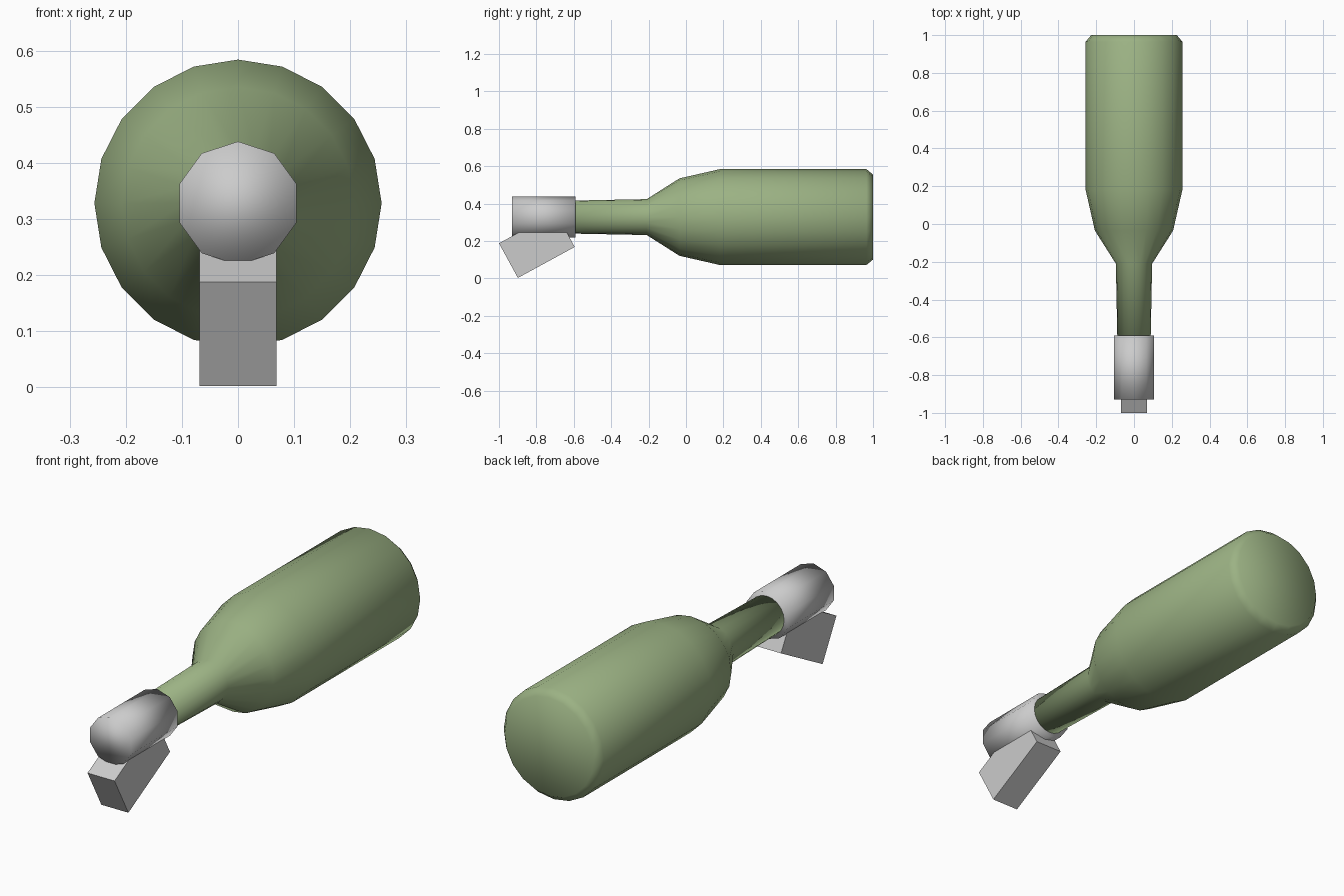
import bpy, bmesh, math
from mathutils import Matrix

if "Cube" in bpy.data.objects:
    bpy.data.objects.remove(bpy.data.objects["Cube"])

AXIS_Z = 0.328


def finish(name, bm, smooth, color=None):
    bmesh.ops.recalc_face_normals(bm, faces=bm.faces)
    for f in bm.faces:
        f.smooth = smooth
    me = bpy.data.meshes.new(name)
    bm.to_mesh(me)
    bm.free()
    ob = bpy.data.objects.new(name, me)
    bpy.context.collection.objects.link(ob)
    if color:
        mat = bpy.data.materials.new(name + "_colour")
        mat.diffuse_color = color
        mat.use_nodes = True
        mat.node_tree.nodes["Principled BSDF"].inputs["Base Color"].default_value = mat.diffuse_color
        me.materials.append(mat)
    return ob


def lathe_y(name, profile, sides, color=None):
    """Closed turned solid along y from (y, radius) pairs, first vertex at the top."""
    bm = bmesh.new()
    rings = []
    for y, r in profile:
        angles = [2 * math.pi * i / sides for i in range(sides)]
        rings.append([bm.verts.new((r * math.sin(a), y, AXIS_Z + r * math.cos(a)))
                      for a in angles])
    for a, b in zip(rings, rings[1:]):
        for i in range(sides):
            j = (i + 1) % sides
            bm.faces.new((a[i], a[j], b[j], b[i]))
    bm.faces.new(rings[0])
    bm.faces.new(rings[-1])
    return finish(name, bm, True, color)


# Bottle: base, body, shoulder and neck
lathe_y("bottle",
        [(1.0, 0.227), (0.965, 0.256), (0.18, 0.256), (-0.035, 0.207),
         (-0.21, 0.096), (-0.62, 0.088)],
        20, (0.33, 0.445, 0.23, 1))

# Ten-sided collar over the end of the neck
lathe_y("neck_cap", [(-0.59, 0.11), (-0.93, 0.11)], 10)

# Tilted block that the neck rests on
bm = bmesh.new()
bmesh.ops.create_cube(bm, size=1, matrix=(
    Matrix.Translation((0, -0.7975, 0.178))
    @ Matrix.Rotation(math.radians(28.6), 4, 'X')
    @ Matrix.Diagonal((0.138, 0.346, 0.211, 1))))
finish("support_block", bm, False)
